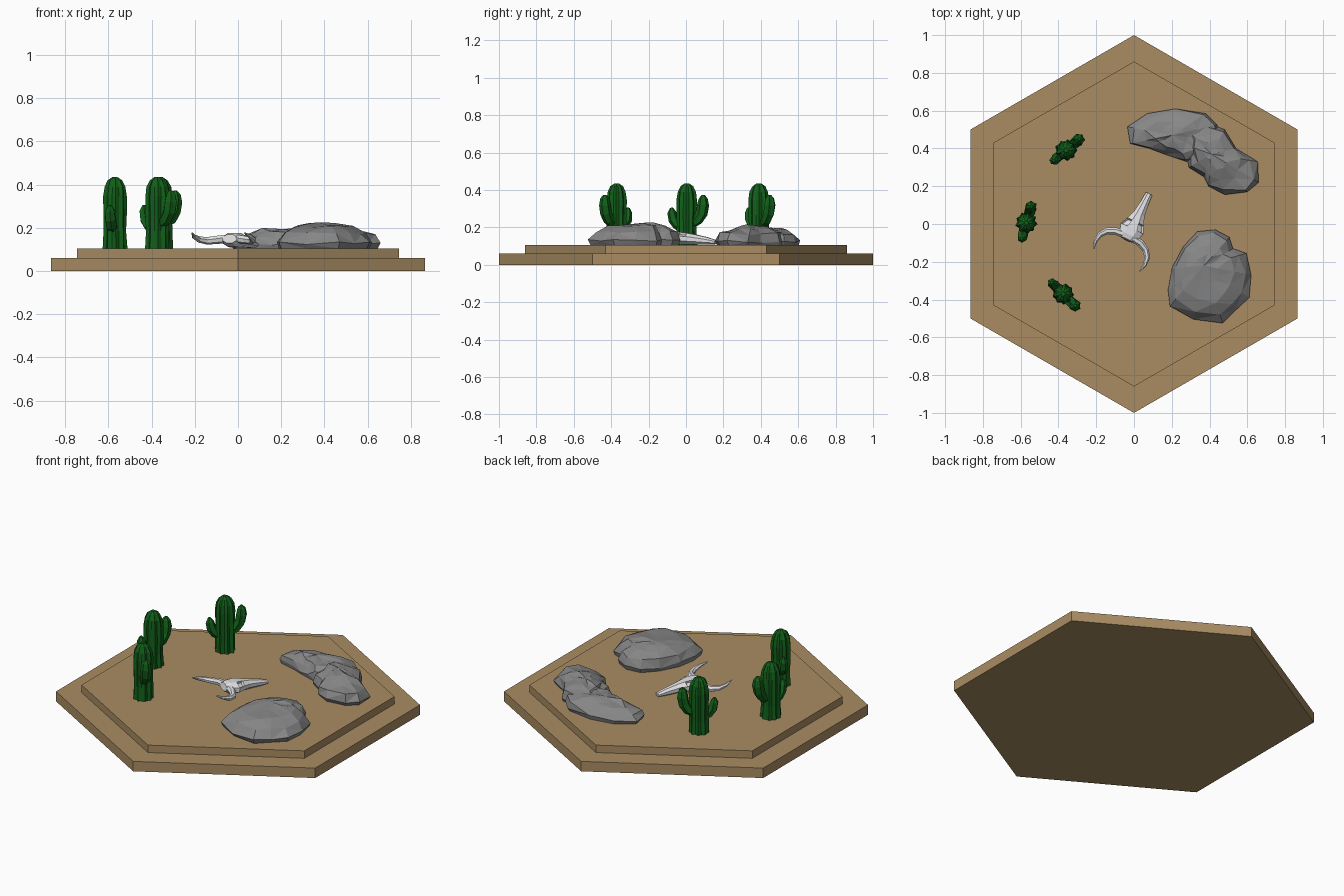
import bpy, bmesh, math, random
from mathutils import Vector, Matrix

if "Cube" in bpy.data.objects:
    bpy.data.objects.remove(bpy.data.objects["Cube"])

random.seed(4)
GROUND = 0.105


def material(name, rgb):
    m = bpy.data.materials.new(name)
    m.diffuse_color = (*rgb, 1)
    m.use_nodes = True
    m.node_tree.nodes["Principled BSDF"].inputs["Base Color"].default_value = m.diffuse_color
    return m


SAND = material("sand", (0.40, 0.265, 0.125))
GREEN = material("cactus_green", (0.006, 0.12, 0.01))
STONE = material("stone_grey", (0.24, 0.24, 0.24))
BONE = material("bone_white", (0.74, 0.74, 0.76))


def finish(bm, name, mat, matrix=None):
    bmesh.ops.recalc_face_normals(bm, faces=bm.faces)
    me = bpy.data.meshes.new(name)
    bm.to_mesh(me)
    bm.free()
    me.materials.append(mat)
    ob = bpy.data.objects.new(name, me)
    bpy.context.collection.objects.link(ob)
    if matrix:
        ob.matrix_world = matrix
    return ob


def bridge(bm, rings):
    n = len(rings[0])
    for a, b in zip(rings, rings[1:]):
        for i in range(n):
            j = (i + 1) % n
            bm.faces.new((a[i], a[j], b[j], b[i]))


def tube(bm, path, radii, sides, ref, rib=1.0, jitter=0.0):
    """Loft along a path; every second side is pulled in by rib."""
    pts = [Vector(p) for p in path]
    rings = []
    for k, p in enumerate(pts):
        t = (pts[min(k + 1, len(pts) - 1)] - pts[max(k - 1, 0)]).normalized()
        side = (Vector(ref) - t * t.dot(Vector(ref))).normalized()
        up = side.cross(t)
        rw, rh = radii[k] if isinstance(radii[k], tuple) else (radii[k],) * 2
        ring = []
        for i in range(sides):
            a = 2 * math.pi * (i + 0.5) / sides
            f = (rib if i % 2 else 1.0) * (1 + random.uniform(-jitter, jitter))
            ring.append(bm.verts.new(p + side * math.cos(a) * rw * f + up * math.sin(a) * rh * f))
        rings.append(ring)
    bridge(bm, rings)
    bm.faces.new(rings[0])
    bm.faces.new(rings[-1])


# two-step hexagonal base, points towards front and back
for name, r, z0, z1 in (("base_lower", 1.0, 0, 0.06), ("base_upper", 0.86, 0.06, GROUND)):
    bm = bmesh.new()
    bmesh.ops.create_cone(bm, cap_ends=True, segments=6, radius1=r, radius2=r, depth=z1 - z0,
                          matrix=Matrix.Translation((0, 0, (z0 + z1) / 2)))
    ob = finish(bm, name, SAND)
    if abs(max(v.co.y for v in ob.data.vertices) - r) > 0.01:
        ob.data.transform(Matrix.Rotation(math.pi / 6, 4, 'Z'))


# ribbed cacti with a high and a low arm
def cactus(name, x, y, angle):
    bm = bmesh.new()
    Y = (0, 1, 0)
    tube(bm, [(0, 0, z) for z in (0, 0.08, 0.16, 0.24, 0.285, 0.315, 0.33)],
         [0.058, 0.054, 0.055, 0.056, 0.05, 0.035, 0.012], 18, Y, 0.82, 0.04)
    tube(bm, [(0.025, 0, 0.115), (0.06, 0, 0.135), (0.082, 0, 0.17), (0.09, 0, 0.215),
              (0.091, 0, 0.25), (0.09, 0, 0.268)],
         [0.026, 0.029, 0.031, 0.032, 0.024, 0.008], 12, Y, 0.82, 0.04)
    tube(bm, [(-0.025, 0, 0.09), (-0.055, 0, 0.108), (-0.075, 0, 0.135),
              (-0.084, 0, 0.175), (-0.086, 0, 0.2)],
         [0.024, 0.027, 0.028, 0.024, 0.008], 12, Y, 0.82, 0.04)
    finish(bm, name, GREEN, Matrix.Translation((x, y, GROUND)) @ Matrix.Rotation(math.radians(angle), 4, 'Z'))


cactus("cactus_back", -0.36, 0.39, 40)
cactus("cactus_middle", -0.57, 0.005, 74)
cactus("cactus_front", -0.375, -0.37, -45)


# faceted rocks: outline shrunk in uneven steps towards a peak
def rock(name, outline, peak, height, jitter):
    bm = bmesh.new()
    c = Vector(peak)
    rings = []
    for f, h in ((0.95, 0), (1.0, 0.2), (0.87, 0.58), (0.6, 0.84), (0.3, 0.96)):
        ring = []
        for p in outline:
            d = Vector(p) - c
            k = f if f > 0.9 else f + random.uniform(-jitter, jitter)
            z = height * (h + (random.uniform(-jitter, jitter) if h else 0))
            ring.append(bm.verts.new((c.x + d.x * k, c.y + d.y * k, GROUND + z)))
        rings.append(ring)
    bridge(bm, rings)
    bm.faces.new(rings[0])
    top = bm.verts.new((c.x, c.y, GROUND + height))
    n = len(outline)
    for i in range(n):
        bm.faces.new((rings[-1][i], rings[-1][(i + 1) % n], top))
    bmesh.ops.triangulate(bm, faces=bm.faces[:])
    finish(bm, name, STONE)


rock("boulder_front", [(.26, -.12), (.335, -.04), (.43, -.03), (.505, -.07), (.525, -.13),
                       (.595, -.155), (.62, -.27), (.61, -.39), (.54, -.455), (.47, -.525),
                       (.315, -.505), (.19, -.435), (.18, -.35), (.20, -.235)],
     (.37, -.22), 0.12, 0.06)
rock("slab_back_left", [(-.035, .515), (.07, .585), (.22, .61), (.38, .585), (.44, .525),
                        (.46, .44), (.40, .36), (.28, .33), (.22, .35), (.16, .37),
                        (.08, .40), (-.02, .425)],
     (.2, .47), 0.09, 0.1)
rock("slab_back_right", [(.25, .53), (.35, .55), (.48, .50), (.54, .40), (.655, .33), (.66, .22),
                         (.60, .17), (.48, .155), (.395, .20), (.37, .25), (.29, .30), (.27, .42)],
     (.41, .37), 0.105, 0.1)

# horned animal skull, nose towards the back
place = Matrix.Translation((-0.03, -0.065, GROUND)) @ Matrix.Rotation(math.radians(-26), 4, 'Z')
bm = bmesh.new()
tube(bm, [(0, -0.02, 0.045), (0, 0.005, 0.04), (0, 0.045, 0.037), (0, 0.085, 0.034),
          (0, 0.13, 0.03), (0, 0.2, 0.022), (0, 0.25, 0.016)],
     [(0.038, 0.022), (0.058, 0.034), (0.072, 0.036), (0.052, 0.033),
      (0.034, 0.028), (0.024, 0.021), (0.02, 0.012)], 8, (1, 0, 0))
bm.normal_update()
bmesh.ops.recalc_face_normals(bm, faces=bm.faces)
eyes = [f for f in bm.faces if 0.055 < f.calc_center_median().y < 0.075
        and abs(f.calc_center_median().x) > 0.03 and f.normal.z > 0.1]
bmesh.ops.inset_individual(bm, faces=eyes, thickness=0.006, depth=-0.012)  # eye sockets
finish(bm, "skull", BONE, place)
for s, name in ((-1, "horn_left"), (1, "horn_right")):
    bm = bmesh.new()
    tube(bm, [(s * .03, 0, .045), (s * .075, -.005, .04), (s * .115, -.025, .036),
              (s * .14, -.06, .042), (s * .145, -.1, .055), (s * .135, -.14, .072)],
         [0.02, 0.02, 0.018, 0.015, 0.01, 0.003], 7, (0, 0, 1))
    finish(bm, name, BONE, place)
